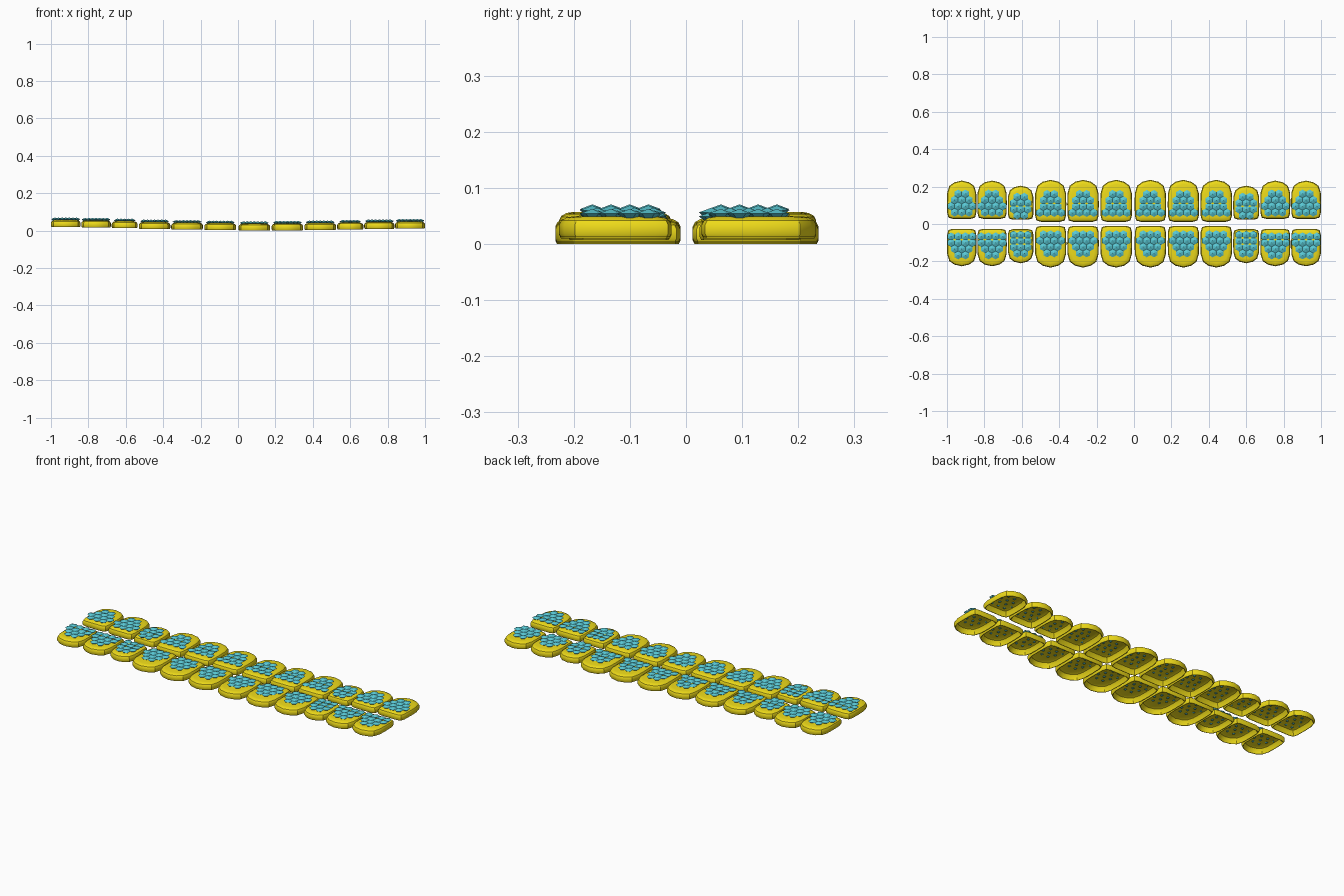
import bpy, bmesh
from math import sin, cos, pi, radians

if "Cube" in bpy.data.objects:
    bpy.data.objects.remove(bpy.data.objects["Cube"])


def material(name, color):
    m = bpy.data.materials.new(name)
    m.diffuse_color = color
    m.use_nodes = True
    m.node_tree.nodes["Principled BSDF"].inputs["Base Color"].default_value = m.diffuse_color
    return m


GOLD = material("gold", (0.86, 0.71, 0.01, 1))
CYAN = material("cyan_gem", (0.10, 0.58, 0.66, 1))
H = 0.037          # cap height
GEM_R = 0.0222     # gem girdle radius


def make_object(name, bm, mat, smooth):
    bmesh.ops.recalc_face_normals(bm, faces=bm.faces)
    me = bpy.data.meshes.new(name)
    bm.to_mesh(me)
    bm.free()
    me.materials.append(mat)
    ob = bpy.data.objects.new(name, me)
    bpy.context.collection.objects.link(ob)
    if smooth:
        bpy.context.view_layer.objects.active = ob
        ob.select_set(True)
        bpy.ops.object.shade_smooth_by_angle(angle=radians(30))
        ob.select_set(False)
    return ob


# arched outline: half profile as fractions of half width / length
HALF = [(0.62, 0.0), (0.90, 0.03), (0.98, 0.14), (1.0, 0.42),
        (0.98, 0.68), (0.84, 0.86), (0.50, 0.955)]
OUTLINE = [(0, 0)] + HALF + [(0, 1)] + [(-x, y) for x, y in reversed(HALF)]


def cap(name, cx, half_w, y0, y1, z0, side):
    """Hollow cap lofted from inset outlines: outer wall, top, inner wall."""
    bm = bmesh.new()
    mid, half_l = (y0 + y1) / 2, (y1 - y0) / 2
    # (inset, height) from the outer rim over the top
    outer = [(0.003, 0.0), (0.0, 0.006), (0.0, 0.022), (0.004, 0.030), (0.013, H - 0.002), (0.024, H)]
    inner = [(0.028, H - 0.006), (0.016, 0.026), (0.009, 0.015), (0.006, 0.0)]

    def ring(inset, z):
        fx, fy = 1 - inset / half_w, 1 - inset / half_l
        return [bm.verts.new((cx + u * half_w * fx,
                              side * (mid + (2 * v - 1) * half_l * fy), z0 + z))
                for u, v in OUTLINE]

    def bridge(a, b):
        n = len(a)
        for i in range(n):
            bm.faces.new((a[i], a[(i + 1) % n], b[(i + 1) % n], b[i]))

    o = [ring(*r) for r in outer]
    n = [ring(*r) for r in inner]
    for rings in (o, n):
        for a, b in zip(rings, rings[1:]):
            bridge(a, b)
    bm.faces.new(o[-1])
    bm.faces.new(n[0])
    bridge(n[-1], o[0])
    make_object(name, bm, GOLD, True)


def gems(name, cx, ystart, rows, z, side):
    """Hexagonal pointed stones set in staggered rows."""
    bm = bmesh.new()
    for r, count in enumerate(rows):
        y = side * (ystart + 0.0333 * r)
        for k in range(count):
            x = cx + (k - (count - 1) / 2) * 0.0385
            girdle = [bm.verts.new((x + GEM_R * sin(i * pi / 3),
                                    y + GEM_R * cos(i * pi / 3), z + 0.005)) for i in range(6)]
            top = bm.verts.new((x, y, z + 0.0135))
            tip = bm.verts.new((x, y, z - 0.012))
            for i in range(6):
                a, b = girdle[i], girdle[(i + 1) % 6]
                bm.faces.new((a, b, top))
                bm.faces.new((b, a, tip))
    make_object(name, bm, CYAN, False)


# cap spans along x and the gentle rise toward the ends
SPANS = [(-1.0, -0.842), (-0.838, -0.68), (-0.675, -0.537), (-0.53, -0.362),
         (-0.357, -0.188), (-0.18, -0.01), (0.003, 0.172), (0.18, 0.348),
         (0.355, 0.525), (0.53, 0.67), (0.675, 0.836), (0.84, 1.0)]
RISE = [0.02, 0.018, 0.014, 0.009, 0.006, 0.003, 0, 0.002, 0.004, 0.007, 0.01, 0.012]

# per kind: inner y, outer y, first gem row, gems per row
UPPER = {"molar": (0.028, 0.232, 0.062, (3, 4, 3, 2)),
         "canine": (0.024, 0.205, 0.045, (2, 3, 3, 2)),
         "incisor": (0.012, 0.236, 0.042, (3, 4, 3, 4, 2)[:3] + (2,))}
UPPER["incisor"] = (0.012, 0.236, 0.06, (4, 3, 3, 2))
LOWER = {"molar": (0.026, 0.226, 0.067, (4, 4, 3, 2)),
         "canine": (0.028, 0.210, 0.058, (3, 3, 3, 2)),
         "incisor": (0.010, 0.233, 0.056, (3, 4, 3, 2))}

for row, side, kinds in (("back", 1, UPPER), ("front", -1, LOWER)):
    for i, (xa, xb) in enumerate(SPANS):
        edge = min(i, 11 - i)
        kind = "molar" if edge < 2 else "canine" if edge == 2 else "incisor"
        y0, y1, ystart, rows = kinds[kind]
        cx = (xa + xb) / 2
        cap(f"{row}_{kind}_cap_{i + 1}", cx, (xb - xa) / 2, y0, y1, RISE[i], side)
        gems(f"{row}_{kind}_gems_{i + 1}", cx, ystart, rows, RISE[i] + H, side)
